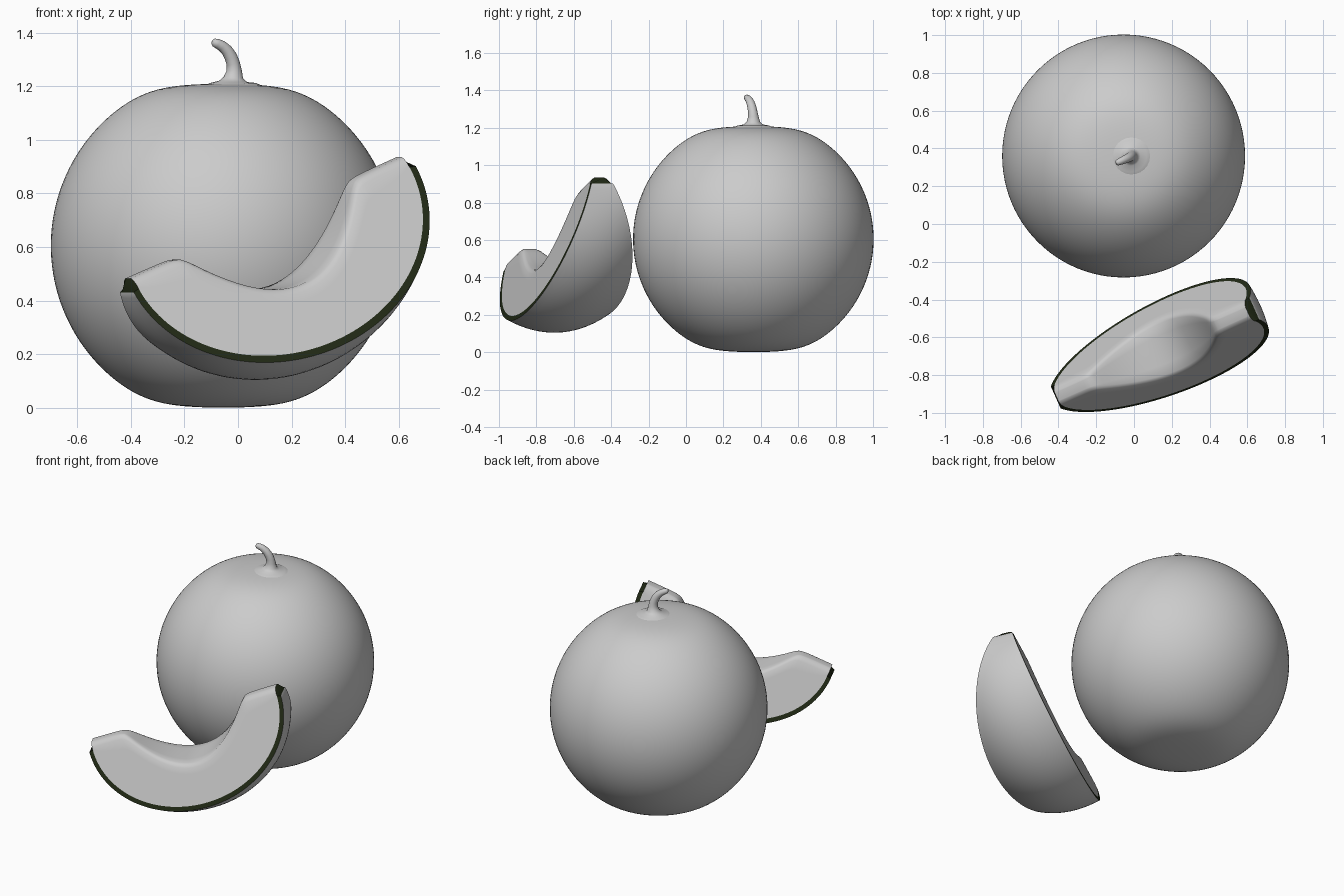
import bpy, bmesh
from math import sin, cos, pi, sqrt
from mathutils import Vector

if "Cube" in bpy.data.objects:
    bpy.data.objects.remove(bpy.data.objects["Cube"])


def loft(name, rings, mats=(), is_dark=None, angle=35):
    """Skin closed rings of equal length, cap both ends, shade smooth."""
    bm = bmesh.new()
    vs = [[bm.verts.new(p) for p in r] for r in rings]
    n = len(rings[0])
    for a, b in zip(vs, vs[1:]):
        for i in range(n):
            j = (i + 1) % n
            f = bm.faces.new((a[i], a[j], b[j], b[i]))
            if is_dark and is_dark(i):
                f.material_index = 1
    for cap in (vs[0], vs[-1]):
        f = bm.faces.new(cap)
        f.material_index = 1 if is_dark else 0
    bmesh.ops.recalc_face_normals(bm, faces=bm.faces)
    me = bpy.data.meshes.new(name)
    bm.to_mesh(me)
    bm.free()
    for m in mats:
        me.materials.append(m)
    ob = bpy.data.objects.new(name, me)
    bpy.context.collection.objects.link(ob)
    bpy.ops.object.select_all(action='DESELECT')
    ob.select_set(True)
    bpy.context.view_layer.objects.active = ob
    bpy.ops.object.shade_smooth_by_angle(angle=angle * pi / 180)
    return ob


def material(name, rgb):
    m = bpy.data.materials.new(name)
    m.diffuse_color = (*rgb, 1)
    m.use_nodes = True
    m.node_tree.nodes["Principled BSDF"].inputs["Base Color"].default_value = m.diffuse_color
    return m


def circle(c, r, u, v, n):
    return [c + u * (r * cos(2 * pi * i / n)) + v * (r * sin(2 * pi * i / n)) for i in range(n)]


X, Y, Z = Vector((1, 0, 0)), Vector((0, 1, 0)), Vector((0, 0, 1))

# Whole melon: sphere with softly flattened top and bottom
rings = []
for k in range(1, 80):
    a = pi * k / 80
    c = max(abs(cos(a)) * 0.643, 1e-3)
    dz = (c ** -20 + 0.614 ** -20) ** -0.05
    z = 0.605 + (dz if cos(a) < 0 else -dz)
    rings.append(circle(Vector((-0.055, 0.36, z)), 0.643 * sin(a), X, Y, 96))
loft("whole_melon", rings)

# Curved stem with a flared foot: x, y, z, radius
path = [(-.018, .36, 1.203, .105), (-.018, .36, 1.212, .085), (-.018, .36, 1.218, .052),
        (-.017, .36, 1.232, .036), (-.014, .36, 1.26, .028), (-.018, .357, 1.285, .025),
        (-.027, .352, 1.31, .024), (-.042, .345, 1.334, .022), (-.06, .337, 1.35, .02),
        (-.078, .329, 1.359, .018), (-.09, .324, 1.363, .015), (-.096, .322, 1.364, .008)]
pts = [Vector(p[:3]) for p in path]
rings = []
for i, p in enumerate(path):
    d = (pts[min(i + 1, len(pts) - 1)] - pts[max(i - 1, 0)]).normalized()
    v = d.cross(X).normalized() if i > 20 else (Y - d * d.dot(Y)).normalized()
    rings.append(circle(pts[i], p[3], v.cross(d), v, 24))
loft("stem", rings, angle=60)

# Cut slice: s runs along the core line, d away from it, h across
C = Vector((0.095, -0.69, 0.71))
A = Vector((0.845, 0.378, 0.378)).normalized()
H = A.cross(Z).normalized()
D = H.cross(A).normalized() * -1


def at(s, d, h):
    return C + A * s + D * d + H * h


def width(d):
    return 0.045 + 0.395 * d


def scoop(s):
    g = 0.265 * (1 - (s / 0.38) ** 2)
    return (g + sqrt(g * g + 0.0009)) / 2


N_FACE, N_RIND, SEGS = 6, 14, 72
rings = []
for k in range(SEGS + 1):
    t = -pi / 2 + pi * k / SEGS
    f = max(cos(t), 0)
    si, so = 0.598 * sin(t), 0.622 * sin(t)
    top = scoop(si)
    rim_in, rim_out = 0.042 + 0.453 * f, 0.047 + 0.473 * f
    # half of the core and cut face, from the middle outwards
    half = [(si, top, 0.5 * width(top)), (si, top + 0.001, width(top) - 0.018),
            (si, top + 0.008, width(top) - 0.004)]
    d0 = top + 0.024
    for i in range(N_FACE + 1):
        d = d0 + (rim_in - d0) * i / N_FACE
        half.append((si, d, width(d)))
    # bulging rind between the two rims
    rind = []
    for i in range(N_RIND + 1):
        u = 1 - 2 * i / N_RIND
        rind.append((so, rim_out + 0.078 * f * (1 - u * u), width(rim_out) * u))
    loop = half + rind + [(s, d, -h) for s, d, h in reversed(half)]
    rings.append([at(*p) for p in loop])

first = len(half) - 1
last = len(half) + N_RIND
flesh = material("slice_grey", (0.8, 0.8, 0.8))
dark = material("dark_green_rind", (0.016, 0.024, 0.008))
loft("melon_slice", rings, (flesh, dark), lambda i: i in (first, last))
